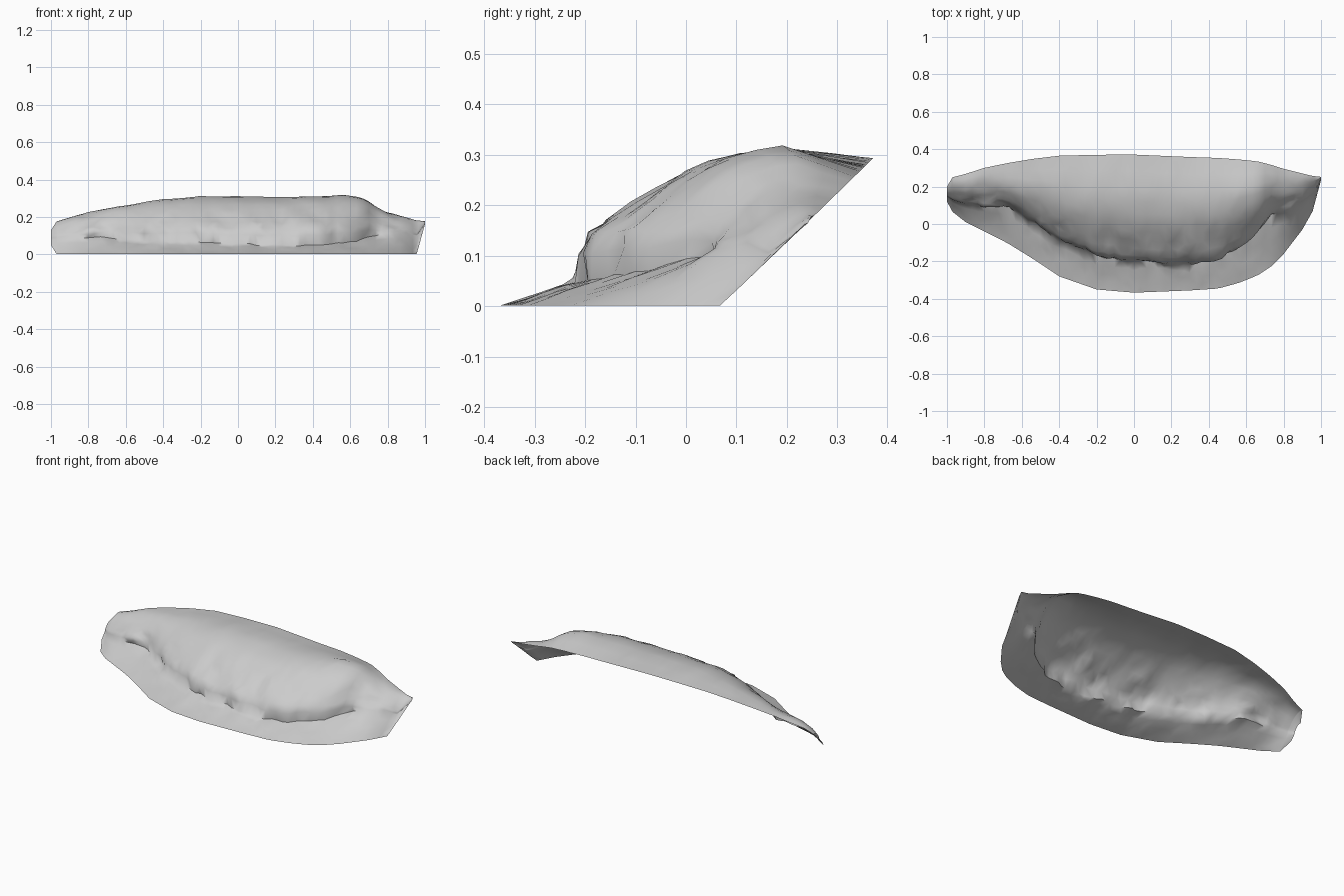
import bpy, bmesh, math, random
from mathutils import Vector, noise

random.seed(4)

# Stations along x: x, front edge y, foot-of-bank y, back edge y, foot z, crest z
STATIONS = [
    (-1.00, 0.12, 0.15, 0.20, 0.085, 0.135),
    (-0.97, 0.065, 0.13, 0.25, 0.080, 0.185),
    (-0.90, 0.01, 0.11, 0.268, 0.085, 0.21),
    (-0.80, -0.04, 0.10, 0.30, 0.090, 0.23),
    (-0.68, -0.10, 0.09, 0.325, 0.090, 0.25),
    (-0.55, -0.18, 0.01, 0.347, 0.080, 0.27),
    (-0.40, -0.28, -0.09, 0.365, 0.070, 0.295),
    (-0.20, -0.35, -0.17, 0.370, 0.060, 0.31),
    (0.00, -0.367, -0.20, 0.371, 0.055, 0.31),
    (0.30, -0.355, -0.215, 0.358, 0.050, 0.308),
    (0.45, -0.345, -0.19, 0.353, 0.055, 0.312),
    (0.56, -0.315, -0.13, 0.345, 0.065, 0.318),
    (0.66, -0.275, -0.06, 0.335, 0.075, 0.305),
    (0.73, -0.23, 0.04, 0.317, 0.100, 0.265),
    (0.80, -0.16, 0.06, 0.295, 0.110, 0.235),
    (0.90, -0.03, 0.12, 0.270, 0.115, 0.212),
    (0.955, 0.068, 0.16, 0.257, 0.100, 0.19),
    (1.00, 0.235, 0.242, 0.252, 0.165, 0.182),
]
# Bank profile: fraction from foot to back edge, fraction of rise
BANK = [(0.005, 0.20), (0.05, 0.35), (0.12, 0.47), (0.20, 0.60), (0.28, 0.72), (0.36, 0.83),
        (0.45, 0.91), (0.56, 0.97), (0.68, 1.0), (0.84, 1.0)]


def cut_z(y):
    # Slanted plane that holds the open rear rim
    return max(0.0, (y - 0.07) * 0.975)


def station(x):
    for a, b in zip(STATIONS, STATIONS[1:]):
        if x <= b[0]:
            t = (x - a[0]) / (b[0] - a[0])
            return [p + (q - p) * t for p, q in zip(a, b)]
    return list(STATIONS[-1])


def section(x):
    _, yf, yc, yb, zc, zt = station(x)
    end = min(1.0, max(0.0, (abs(x - 0.02) - 0.68) / 0.3))
    zf, zb = cut_z(yf) + 0.002, cut_z(yb)
    pts = [(yf + (yc - yf) * t, zf + (zc - zf) * t ** 1.1) for t in (0, 0.25, 0.5, 0.75, 1)]
    k = end * (0.8 if x > 0 else 0.4)
    for s, r in BANK:
        r = r * (1 - k) + s * k
        z = zc + (zt - zc) * r
        if s > 0.8:
            z = (z + zb) / 2
        pts.append((yc + (yb - yc) * s, z))
    pts.append((yb, zb))
    return pts


# Rock crust: one open sheet lofted through the sections, roughened inside the rim
xs = sorted({round(-1 + 2 * i / 60, 4) for i in range(61)} | {-0.97, 0.955})
bm = bmesh.new()
rows = []
for x in xs:
    pts = section(x)
    row = []
    n = len(pts)
    for j, (y, z) in enumerate(pts):
        co = Vector((x, y, z))
        if 0 < j < n - 1 and abs(x) < 0.98:
            w = 1.0 if 3 <= j <= 8 else 0.4
            w *= min(1.0, (1 - abs(x)) * 6)
            d = noise.noise_vector(co * 9) * 0.02 + noise.noise_vector(co * 23) * 0.014
            co += Vector((d.x * 0.5, d.y, d.z * 0.5)) * w
            co.z = max(co.z, 0.003)
        row.append(bm.verts.new(co))
    rows.append(row)
for a, b in zip(rows, rows[1:]):
    for j in range(len(a) - 1):
        q = (a[j], b[j], b[j + 1], a[j + 1])
        if random.random() < 0.5:
            bm.faces.new((q[0], q[1], q[2]))
            bm.faces.new((q[0], q[2], q[3]))
        else:
            bm.faces.new((q[0], q[1], q[3]))
            bm.faces.new((q[1], q[2], q[3]))

mesh = bpy.data.meshes.new("rock_crust")
bm.to_mesh(mesh)
bm.free()
crust = bpy.data.objects.new("rock_crust", mesh)
bpy.context.collection.objects.link(crust)
bpy.context.view_layer.objects.active = crust
crust.select_set(True)
bpy.ops.object.shade_smooth_by_angle(angle=math.radians(60))
